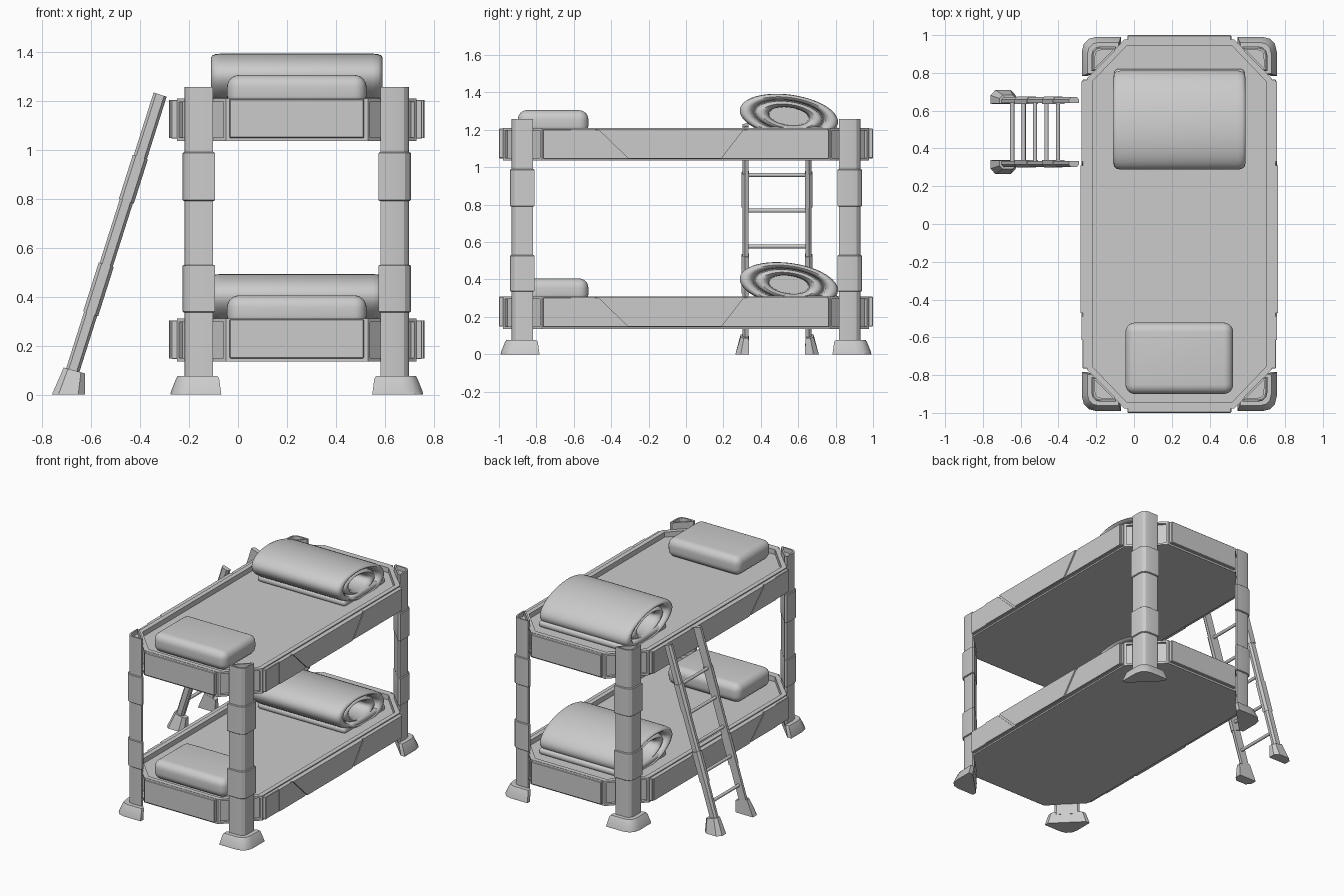
import bpy, bmesh
from math import sin, cos, pi, radians
from mathutils import Vector

if "Cube" in bpy.data.objects:
    bpy.data.objects.remove(bpy.data.objects["Cube"])

CX = 0.24            # bed centre in x
LEVELS = {"lower": 0.0, "upper": 0.90}


def finish(bm, name, angle=30):
    bmesh.ops.recalc_face_normals(bm, faces=bm.faces)
    me = bpy.data.meshes.new(name)
    bm.to_mesh(me)
    bm.free()
    ob = bpy.data.objects.new(name, me)
    bpy.context.collection.objects.link(ob)
    bpy.ops.object.select_all(action='DESELECT')
    ob.select_set(True)
    bpy.context.view_layer.objects.active = ob
    bpy.ops.object.shade_smooth_by_angle(angle=radians(angle))
    return ob


def loft(rings):
    """Capped skin through rings of equal point count."""
    bm = bmesh.new()
    vs = [[bm.verts.new(p) for p in r] for r in rings]
    n = len(vs[0])
    for a, b in zip(vs, vs[1:]):
        for i in range(n):
            bm.faces.new((a[i], a[(i + 1) % n], b[(i + 1) % n], b[i]))
    bm.faces.new(vs[0])
    top = bm.faces.new(vs[-1])
    bmesh.ops.recalc_face_normals(bm, faces=bm.faces)
    return bm, top


def recess(bm, face, width, depth):
    bmesh.ops.inset_region(bm, faces=[face], thickness=width)
    n = face.normal.copy()
    r = bmesh.ops.extrude_discrete_faces(bm, faces=[face])
    bmesh.ops.translate(bm, verts=r["faces"][0].verts, vec=n * -depth)


def box(name, x0, x1, y0, y1, z0, z1, bevel=0.0, seg=1):
    ring = [(x0, y0), (x1, y0), (x1, y1), (x0, y1)]
    bm, _ = loft([[(x, y, z) for x, y in ring] for z in (z0, z1)])
    if bevel:
        bmesh.ops.bevel(bm, geom=bm.edges[:], offset=bevel, segments=seg,
                        profile=0.5, affect='EDGES')
    return finish(bm, name)


def octagon(hx, hy, cx, cy):
    return [(CX + x, y) for x, y in ((cx, -hy), (hx, -cy), (hx, cy), (cx, hy),
                                     (-cx, hy), (-hx, cy), (-hx, -cy), (-cx, -hy))]


def blanket(name, dz):
    # rounded end: outer fold, groove, inner fold, hollow core
    end = [(.10, .40), (.30, .42), (.325, .47), (.335, .55), (.33, .62), (.315, .67),
           (.285, .69), (.285, .71), (.325, .74), (.345, .80), (.35, .87), (.345, .94),
           (.333, .98), (.31, 1.0)]
    prof = end + [(-x, s) for x, s in reversed(end)]
    t, a, b = radians(-8), .265, .115
    rings = []
    for x, s in prof:
        ring = []
        for i in range(48):
            u, v = a * s * cos(2 * pi * i / 48), b * s * sin(2 * pi * i / 48)
            ring.append((CX + x, .55 + u * cos(t) - v * sin(t),
                         1.273 - .9 + dz + u * sin(t) + v * cos(t)))
        rings.append(ring)
    finish(loft(rings)[0], name, 50)


for lvl, dz in LEVELS.items():
    # octagonal frame with sunken deck and recessed corner faces
    o = octagon(.49, .978, .29, .77)
    bm, top = loft([[(x, y, z + dz) for x, y in o] for z in (.135, .31)])
    recess(bm, top, .035, .035)
    bm.normal_update()
    corners = [f for f in bm.faces if abs(f.normal.x) > .3 and abs(f.normal.y) > .3
               and f.calc_area() > .04 and (f.calc_center_median().x - CX) * f.normal.x > 0]
    for f in corners:
        recess(bm, f, .02, .018)
    finish(bm, lvl + "_bed_frame")
    # inner rim step
    for s in (-1, 1):
        # end plates
        y = sorted((s * .96, s * 1.0))
        box(lvl + "_end_plate", CX - .275, CX + .275, *y, .148 + dz, .308 + dz, .004)
        # side plates: base plate plus raised slanted centre plate
        x = sorted((CX + s * .48, CX + s * .512))
        box(lvl + "_side_plate", *x, -.765, .765, .145 + dz, .303 + dz, .003)
        x = sorted((CX + s * .50, CX + s * .522))
        trap = [(-.31, .148), (.19, .148), (.31, .303), (-.47, .303)]
        finish(loft([[(q, y, z + dz) for y, z in trap] for q in x])[0],
               lvl + "_centre_plate")
        x = sorted((CX + s * .50, CX + s * .517))
        for wing in ([(-.615, .148), (-.33, .148), (-.49, .303), (-.615, .303)],
                     [(.21, .148), (.755, .148), (.755, .303), (.33, .303)]):
            finish(loft([[(q, y, z + dz) for y, z in wing] for q in x])[0],
                   lvl + "_wing_plate")
    # bedding
    box(lvl + "_pillow", CX - .285, CX + .285, -.90, -.522, .272 + dz, .405 + dz, .05, 6)
    box(lvl + "_blanket_tail", CX - .345, CX + .345, .36, .82, .27 + dz, .315 + dz, .02, 4)
    blanket(lvl + "_blanket_roll", dz)

# corner post outline: rounded outside corner, diagonal inner face
POST = [(1, -1), (1.0, .25), (.9, .65), (.65, .9), (.25, 1.0), (-1, 1),
        (-1, .7), (.7, -1)]


def post_ring(sx, sy, r, z, shift=0.0):
    cx, cy = .40 + shift, .875 + shift
    return [(CX + sx * (cx + r * u), sy * (cy + r * v), z) for u, v in POST]


for sx in (-1, 1):
    for sy in (-1, 1):
        bm, top = loft([post_ring(sx, sy, .058, z) for z in (.06, 1.257)])
        recess(bm, top, .012, .03)
        finish(bm, "corner_post")
        for z0, z1 in ((.335, .53), (.79, .99)):
            bm, _ = loft([post_ring(sx, sy, r, z) for r, z in
                          ((.061, z0), (.066, z0 + .004), (.066, z1 - .004), (.061, z1))])
            finish(bm, "post_cuff")
        bm, _ = loft([post_ring(sx, sy, r, z, s) for r, z, s in
                      ((.104, 0, .012), (.102, .012, .012), (.088, .065, .005),
                       (.082, .075, .005))])
        finish(bm, "post_foot")

# ladder leaning on the left side
BASE, TOP = Vector((-.70, 0, .02)), Vector((-.318, 0, 1.225))
DIR = (TOP - BASE).normalized()
SIDE = Vector((DIR.z, 0, -DIR.x))
LY = .487


def on_rail(z):
    return BASE + DIR * ((z - BASE.z) / DIR.z)


def rail_ring(z, side, w, d):
    c = on_rail(z) + Vector((0, LY + side * .168, 0))
    return [c + SIDE * (u * w) + Vector((0, side * v * d, 0))
            for u, v in ((1, -.9), (1, .2), (.6, 1), (-.6, 1), (-1, .2), (-1, -.9))]


for side in (-1, 1):
    finish(loft([rail_ring(z, side, .028, .017) for z in (.06, 1.225)])[0], "ladder_rail")
    for z0, z1 in ((.33, .53), (.79, .97)):
        finish(loft([rail_ring(z, side, .032, .021) for z in (z0, z1)])[0], "ladder_cuff")
    # flared foot
    foot = []
    for x, z, w, d, dy, tilt in ((-.693, 0, .067, .041, .014, 0),
                                 (-.668, .098, .044, .024, .003, .012)):
        foot.append([(x + u * w, LY + side * (.168 + dy + v * d), z - u * tilt)
                     for u, v in ((1, -.8), (1, .3), (.6, 1), (-.6, 1), (-1, .3), (-1, -.8))])
    finish(loft(foot)[0], "ladder_foot")

for k in range(5):
    c = on_rail(.195 + .191 * k)
    ring = [(c.x + .011 * cos(i * pi / 6), c.z + .011 * sin(i * pi / 6)) for i in range(12)]
    finish(loft([[(x, y, z) for x, z in ring] for y in (LY - .17, LY + .17)])[0],
           "ladder_rung", 40)
